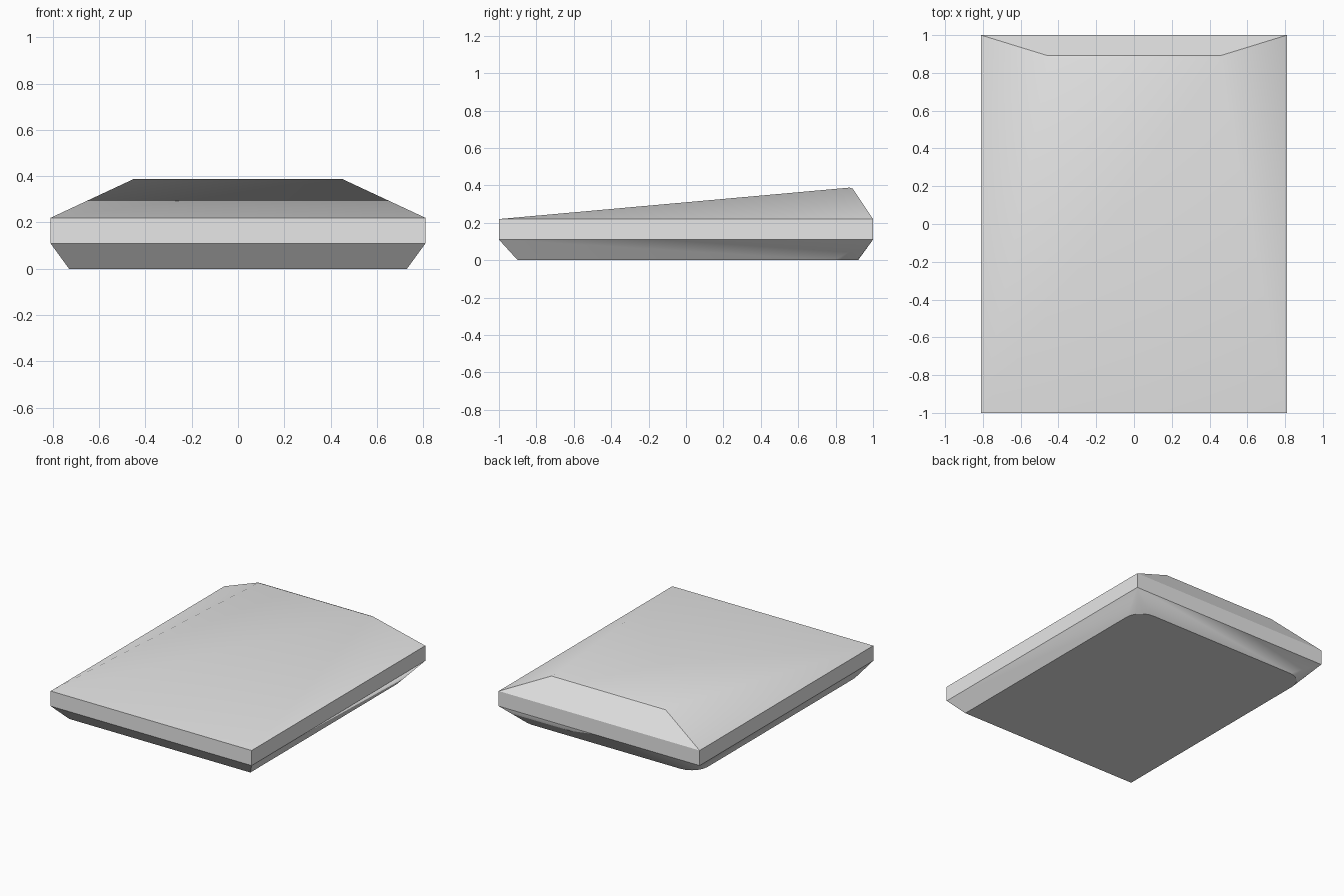
import bpy
import bmesh
from math import sin, cos, pi, radians

cube = bpy.data.objects.get("Cube")
if cube:
    bpy.data.objects.remove(cube, do_unlink=True)

# Plain light grey
grey = bpy.data.materials.new("light_grey")
grey.use_nodes = True
colour = (0.8, 0.8, 0.8, 1)
grey.diffuse_color = colour
grey.node_tree.nodes["Principled BSDF"].inputs["Base Color"].default_value = colour

HALF_X, HALF_Y = 0.81, 1.0
BAND_LOW, BAND_HIGH = 0.11, 0.22
SEGMENTS = 5

bm = bmesh.new()


def rectangle(z):
    """Corners in order: front right, front left, back left, back right."""
    return [bm.verts.new((x * HALF_X, y * HALF_Y, z))
            for x, y in ((-1, -1), (1, -1), (1, 1), (-1, 1))]


low, high = rectangle(BAND_LOW), rectangle(BAND_HIGH)

# Upright band around the middle
for i in range(4):
    j = (i + 1) % 4
    bm.faces.new((low[i], low[j], high[j], high[i]))

# Sloping top rising to a softened ridge near the back
ridge = [[bm.verts.new((side * x, y, z)) for side in (-1, 1)]
         for x, y, z in ((0.45, 0.875, 0.388), (0.46, 0.892, 0.382))]
front_r, front_l, back_l, back_r = high
(crest_r, crest_l), (rim_r, rim_l) = ridge
bm.faces.new((front_r, front_l, crest_l, crest_r))
bm.faces.new((crest_r, crest_l, rim_l, rim_r))
bm.faces.new((rim_r, rim_l, back_l, back_r))
for front, back, crest, rim in ((front_l, back_l, crest_l, rim_l),
                                (front_r, back_r, crest_r, rim_r)):
    bm.faces.new((front, back, crest))
    bm.faces.new((crest, back, rim))

# Underside: square front corners, rounded back corners
BASE_X, BASE_FRONT, BASE_BACK, RADIUS = 0.73, -0.9, 0.92, 0.13


def rounded_corner(side):
    arc = []
    for i in range(SEGMENTS + 1):
        a = pi / 2 * i / SEGMENTS
        arc.append(bm.verts.new((side * (BASE_X - RADIUS + RADIUS * cos(a)),
                                 BASE_BACK - RADIUS + RADIUS * sin(a), 0)))
    return arc


base_r = bm.verts.new((-BASE_X, BASE_FRONT, 0))
base_l = bm.verts.new((BASE_X, BASE_FRONT, 0))
arc_l, arc_r = rounded_corner(1), rounded_corner(-1)
bm.faces.new([base_r, base_l] + arc_l + arc_r[::-1])

# Tapered skirt, fanning from each back corner to its arc
bm.faces.new((low[0], low[1], base_l, base_r))
bm.faces.new((low[1], low[2], arc_l[0], base_l))
bm.faces.new((low[3], low[0], base_r, arc_r[0]))
bm.faces.new((low[2], low[3], arc_r[-1], arc_l[-1]))
for corner, arc in ((low[2], arc_l), (low[3], arc_r)):
    for a, b in zip(arc, arc[1:]):
        bm.faces.new((corner, a, b))

bmesh.ops.recalc_face_normals(bm, faces=bm.faces)
mesh = bpy.data.meshes.new("wedge_slab")
bm.to_mesh(mesh)
bm.free()
mesh.materials.append(grey)
slab = bpy.data.objects.new("wedge_slab", mesh)
bpy.context.collection.objects.link(slab)

# Smooth gentle changes, keep the main edges crisp
bpy.ops.object.select_all(action='DESELECT')
slab.select_set(True)
bpy.context.view_layer.objects.active = slab
bpy.ops.object.shade_smooth_by_angle(angle=radians(32))
